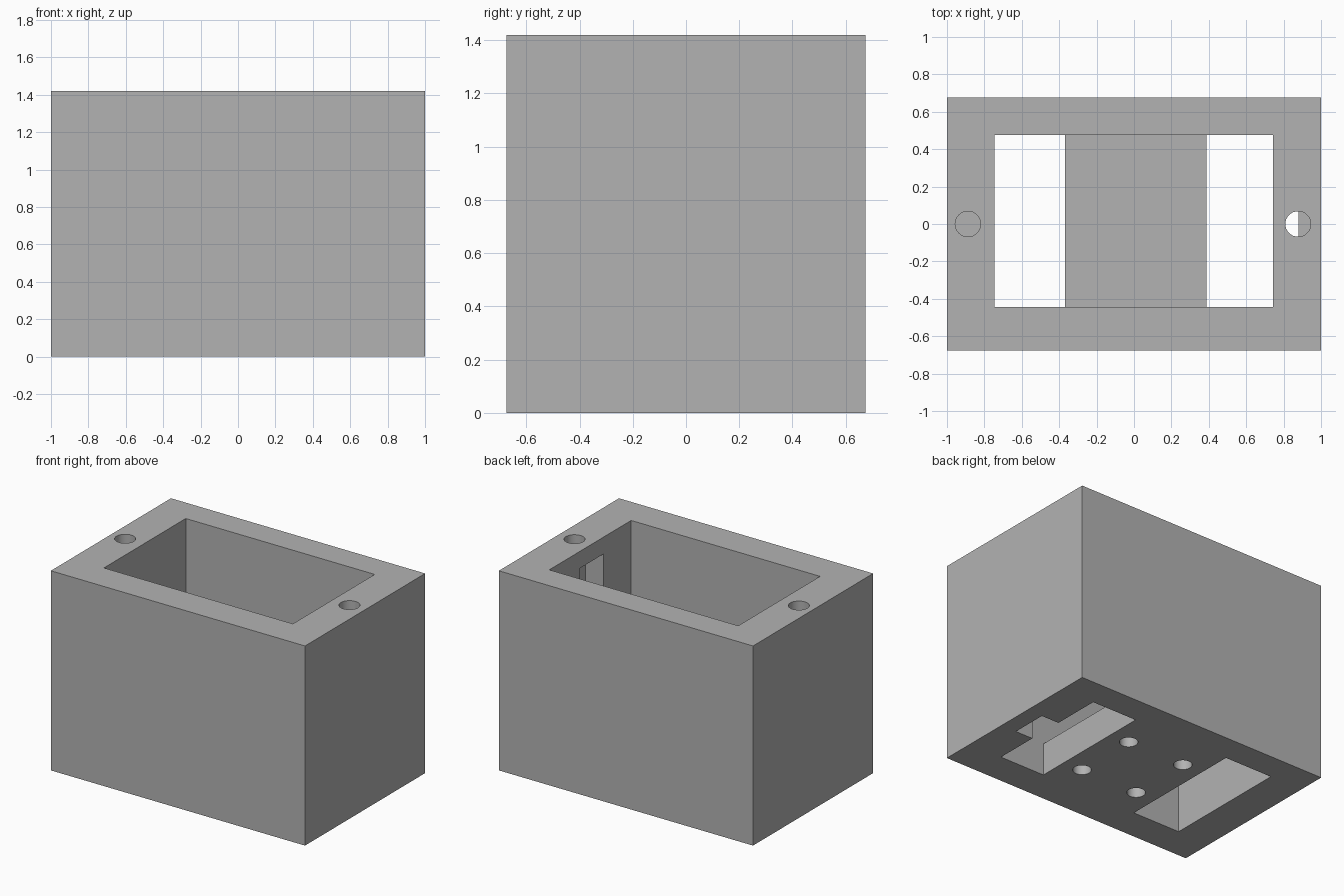
import bpy
import math

# Remove the default object
cube = bpy.data.objects.get("Cube")
if cube:
    bpy.data.objects.remove(cube, do_unlink=True)

# Single flat colour
grey = bpy.data.materials.new("plain grey")
grey.use_nodes = True
colour = (0.45, 0.45, 0.45, 1.0)
grey.diffuse_color = colour
grey.node_tree.nodes["Principled BSDF"].inputs["Base Color"].default_value = colour


def block(name, low, high):
    """Box between two opposite corners."""
    centre = [(a + b) / 2 for a, b in zip(low, high)]
    bpy.ops.mesh.primitive_cube_add(size=1, location=centre)
    obj = bpy.context.object
    obj.name = name
    obj.scale = [b - a for a, b in zip(low, high)]
    bpy.ops.object.transform_apply(location=True, rotation=True, scale=True)
    return obj


def peg(name, x, y, radius, bottom, top):
    """Upright cylinder used to drill a hole."""
    bpy.ops.mesh.primitive_cylinder_add(
        vertices=32, radius=radius, depth=top - bottom,
        location=(x, y, (bottom + top) / 2))
    obj = bpy.context.object
    obj.name = name
    return obj


def cut(target, cutter):
    """Subtract the cutter and discard it."""
    cutter.hide_render = True
    mod = target.modifiers.new("cut", 'BOOLEAN')
    mod.operation = 'DIFFERENCE'
    mod.solver = 'EXACT'
    mod.object = cutter
    bpy.ops.object.select_all(action='DESELECT')
    bpy.context.view_layer.objects.active = target
    target.select_set(True)
    bpy.ops.object.modifier_apply(modifier=mod.name)
    bpy.data.objects.remove(cutter, do_unlink=True)


# Main housing
height, floor = 1.42, 0.23
housing = block("housing", (-1, -0.675, 0), (1, 0.675, height))
housing.data.materials.append(grey)

# Cavity open at the top, leaving a thick floor
left, right, front, back = -0.745, 0.742, -0.443, 0.477
cut(housing, block("cavity_cutter", (left, front, floor), (right, back, 2)))

# Slots through the floor at both ends
for x0, x1 in ((left, -0.37), (0.387, right)):
    cut(housing, block("slot_cutter", (x0, front, -0.2), (x1, back, floor + 0.2)))

# Cable channel in the left wall, open underneath
cut(housing, block("channel_cutter", (0.6, -0.13, -0.2), (0.88, 0.13, 1.3)))

# Screw holes in the rim
for x in (-0.888, 0.877):
    cut(housing, peg("rim_hole_cutter", x, 0, 0.068, height - 0.35, height + 0.2))

# Blind holes under the floor
for x in (-0.215, 0.238):
    for y in (-0.235, 0.23):
        cut(housing, peg("floor_hole_cutter", x, y, 0.06, -0.2, 0.16))

# Smooth holes, sharp box edges
bpy.context.view_layer.objects.active = housing
housing.select_set(True)
bpy.ops.object.shade_smooth_by_angle(angle=math.radians(30))
